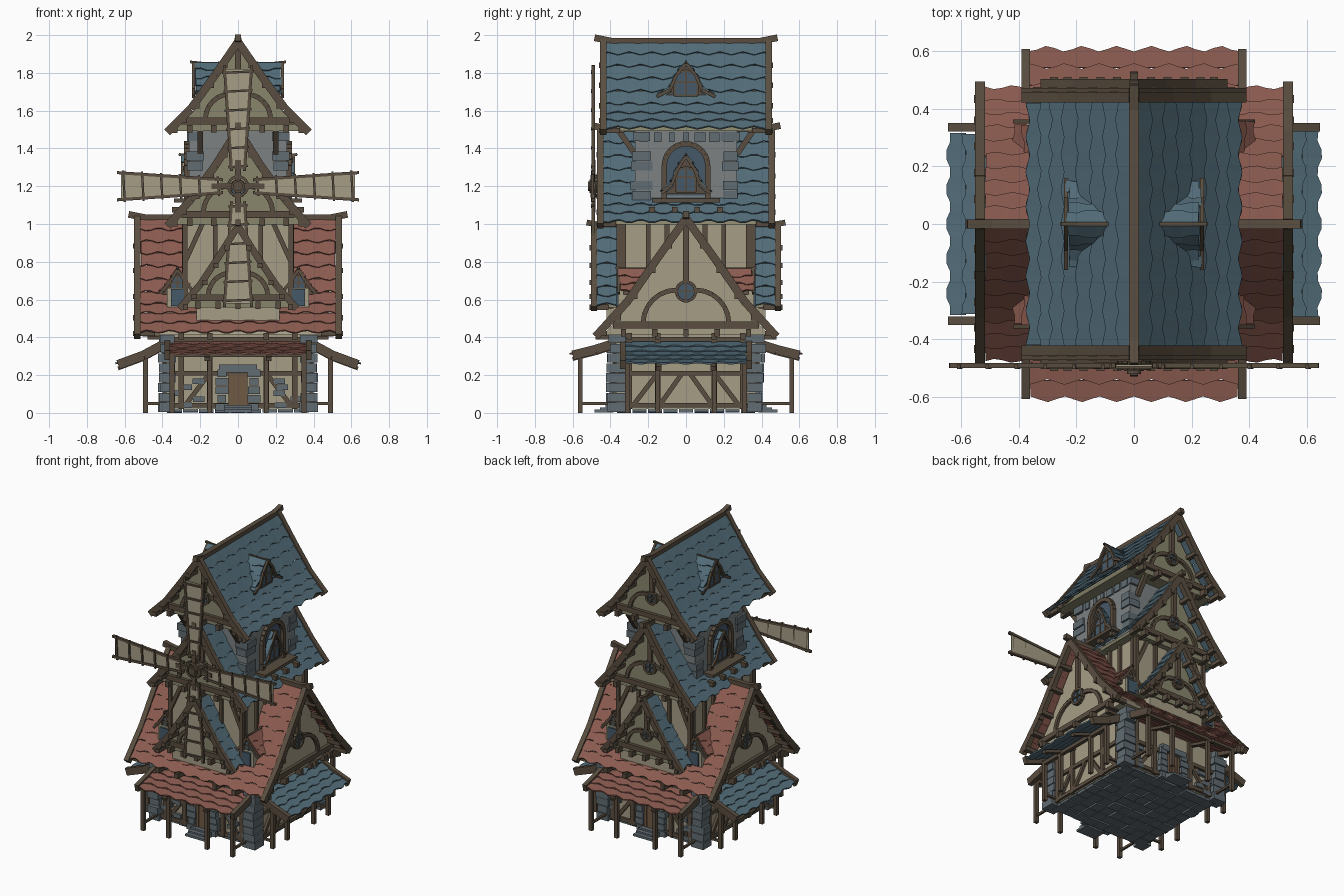
import bpy, bmesh, random
from math import pi, sin, cos, radians
from mathutils import Matrix, Vector

random.seed(4)
if "Cube" in bpy.data.objects:
    bpy.data.objects.remove(bpy.data.objects["Cube"])

def material(name, *rgb):
    m = bpy.data.materials.new(name)
    m.use_nodes = True
    m.diffuse_color = (*rgb, 1)
    m.node_tree.nodes["Principled BSDF"].inputs["Base Color"].default_value = (*rgb, 1)
    return m

BLUE = material("blue_tile", .085, .15, .19)
RED = material("red_tile", .26, .105, .08)
WOOD = material("timber", .1, .075, .05)
PLASTER = material("plaster", .38, .34, .24)
OLIVE = material("olive_plaster", .25, .235, .15)
STONE = material("stone", .12, .15, .17)
PALE = material("pale_stone", .2, .22, .22)
GLASS = material("glass", .06, .1, .14)
DOOR = material("door_wood", .16, .1, .06)

class Part:
    """Collects boxes, beams and rings into one mesh object."""
    def __init__(self, name, mat, matrix=Matrix()):
        self.name, self.mat, self.matrix, self.bm = name, mat, matrix, bmesh.new()

    def box(self, c, size):
        m = Matrix.Translation(c) @ Matrix.Diagonal((*size, 1))
        bmesh.ops.create_cube(self.bm, size=1, matrix=m)

    def beam(self, p, q, w=.025, d=.025, normal=(0, 1, 0)):
        p, q, y = Vector(p), Vector(q), Vector(normal)
        z = (q - p).normalized()
        y = (y - z * y.dot(z)).normalized()
        rot = Matrix((y.cross(z), y, z)).transposed().to_4x4()
        m = Matrix.Translation((p + q) / 2) @ rot @ Matrix.Diagonal((w, d, (q - p).length, 1))
        bmesh.ops.create_cube(self.bm, size=1, matrix=m)

    def arc(self, u, v, z, r, a, b, n=8, w=.02, d=.02):
        turns = [radians(a + (b - a) * i / n) for i in range(n + 1)]
        pts = [(u + r * cos(t), v, z + r * sin(t)) for t in turns]
        for p, q in zip(pts, pts[1:]):
            self.beam(p, q, w, d)

    def disc(self, c, r, depth=.01):
        m = Matrix.Translation(c) @ Matrix.Rotation(pi / 2, 4, 'X')
        bmesh.ops.create_cone(self.bm, cap_ends=True, segments=16, radius1=r, radius2=r, depth=depth, matrix=m)

    def prism(self, outline, v0, v1):
        f = self.bm.faces.new([self.bm.verts.new((u, v0, z)) for u, z in outline])
        ext = bmesh.ops.extrude_face_region(self.bm, geom=[f])["geom"]
        verts = [g for g in ext if isinstance(g, bmesh.types.BMVert)]
        bmesh.ops.translate(self.bm, vec=(0, v1 - v0, 0), verts=verts)

    def done(self):
        bmesh.ops.recalc_face_normals(self.bm, faces=self.bm.faces)
        me = bpy.data.meshes.new(self.name)
        self.bm.transform(self.matrix)
        self.bm.to_mesh(me)
        self.bm.free()
        me.materials.append(self.mat)
        ob = bpy.data.objects.new(self.name, me)
        bpy.context.collection.objects.link(ob)
        return ob

def turn(deg, u=0, v=0):
    return Matrix.Rotation(radians(deg), 4, 'Z') @ Matrix.Translation((u, v, 0))

def sample(prof, t):
    """Point and direction at fraction t of a profile, measured by segments."""
    i = min(int(t * (len(prof) - 1)), len(prof) - 2)
    a, b = Vector(prof[i]), Vector(prof[i + 1])
    return a.lerp(b, t * (len(prof) - 1) - i), (b - a).normalized()

def tiles(name, prof, half, mat, matrix, sides=(1, -1), row_h=.075):
    """Overlapping rows of tiles with wavy lower edges."""
    part = Part(name, mat, matrix)
    rows = max(3, round((Vector(prof[-1]) - Vector(prof[0])).length / row_h))
    cols = max(4, round(half / .015))
    for s in sides:
        for i in range(rows):
            (a, ta), (b, tb) = sample(prof, i / rows), sample(prof, (i + 1) / rows)
            a, b = a + Vector((-ta.y, ta.x)) * .004, b + Vector((-tb.y, tb.x)) * .011
            edge, prev = half + random.uniform(-.008, .008), None
            for c in range(cols + 1):
                v = edge * (2 * c / cols - 1)
                e = b + tb * (.004 + .01 * cos(2 * pi * v / .12 + i * pi))
                cur = [part.bm.verts.new((s * p.x, v, p.y)) for p in (a, e)]
                if prev:
                    part.bm.faces.new((prev[0], prev[1], cur[1], cur[0]))
                prev = cur
    mod = part.done().modifiers.new("thickness", 'SOLIDIFY')
    mod.thickness, mod.offset = .009, 0

def pitched(name, prof, half, wall, mat, matrix, w, row_h, fill):
    """Tiles, solid gable walls, ridge and bargeboards; returns the open timber part."""
    tiles(name + "_tiles", prof, half, mat, matrix, row_h=row_h)
    right = [(u * .95, z - .012) for u, z in prof]
    body = Part(name + "_gable_walls", fill, matrix)
    body.prism(right + [(-u, z) for u, z in reversed(right[1:])], -wall, wall)
    body.done()
    wood, apex, edge = Part(name + "_timber", WOOD, matrix), prof[0][1], half + w * .4
    wood.beam((0, -edge, apex), (0, edge, apex), w, w * 1.2, (0, 0, 1))
    tip = Vector(prof[-1]) + sample(prof, 1)[1] * w * .8
    for e in (-1, 1):
        wood.beam((0, e * (edge - .06), apex), (0, e * (edge + w * 1.3), apex + w * .6), w * .9, w, (0, 0, 1))
        for s in (-1, 1):
            for p, q in zip(prof, prof[1:-1] + [tuple(tip)]):
                wood.beam((s * p[0], e * edge, p[1]), (s * q[0], e * edge, q[1]), w * 1.2, w)
    return wood

def gable_roof(name, prof, half, wall, mat, matrix, w=.035, fill=OLIVE):
    """Large roof with purlins, half-timbering and round windows."""
    wood = pitched(name, prof, half, wall, mat, matrix, w, .075, fill)
    glass = Part(name + "_round_windows", GLASS, matrix)
    apex, base, wide = prof[0][1], prof[-1][1], prof[-1][0]
    high = apex - base
    zc, r = base + high * .36, high * .085
    for e in (-1, 1):
        v = e * (wall + .008)
        wood.beam((-wide * .84, v, base + .04), (wide * .84, v, base + .04), .035, .03)
        wood.beam((0, v, zc + r), (0, v, apex - .02), .03)
        wood.arc(0, v, zc, r, 0, 360, 16, .016, .03)
        glass.disc((0, v, zc), r)
        wood.beam((-r, v, zc), (r, v, zc), .008)
        wood.beam((0, v, zc - r), (0, v, zc + r), .008)
        for s in (-1, 1):
            wood.arc(s * r, v, base + .05, high * .29, 90 - s * 90, 90, 6, .025)
            for t in (.2, .4, .6, .8, .97):
                p = sample(prof, t)[0]
                wood.beam((s * p.x * .97, e * (wall - .02), p.y - .02),
                          (s * p.x * .97, e * (half + .035), p.y - .02), .028, .028, (0, 0, 1))
        for k in range(-2, 3):
            wood.box((k * wide * .36, e * wall, base), (.028, .09, .04))
    wood.done()
    glass.done()

def dormer(name, prof, half, wall, mat, matrix):
    """Small flared roof with an arched window at each end."""
    wood = pitched(name, prof, half, wall, mat, matrix, .014, .045, WOOD)
    glass = Part(name + "_arched_window", GLASS, matrix)
    high, base = prof[0][1] - prof[-1][1], prof[-1][1]
    r, z = prof[-1][0] * .42, prof[-1][1] + high * .42
    for v in (-wall - .006, wall + .006):
        glass.box((0, v, (base + z) / 2), (r * 2, .01, z - base))
        glass.disc((0, v, z), r)
        wood.arc(0, v, z, r, 0, 180, 8, .012)
        for x in (-r, 0, r):
            wood.beam((x, v, base), (x, v, z if x else z + r), .01, .02)
        for h in (base, z):
            wood.beam((-r, v, h), (r, v, h), .01, .02)
    wood.done()
    glass.done()

# main roofs
gable_roof("main_roof", [(0, 1.03), (.15, .82), (.31, .59), (.46, .425)], .52, .46, RED, turn(90), fill=PLASTER)
gable_roof("lower_cross_roof", [(0, .99), (.1, .83), (.2, .68), (.295, .57)], .475, .43, BLUE, turn(0), .03)
gable_roof("middle_roof", [(0, 1.5), (.12, 1.31), (.25, 1.13), (.355, 1.01)], .44, .39, BLUE, turn(0))
gable_roof("top_roof", [(0, 1.965), (.12, 1.79), (.25, 1.61), (.355, 1.505)], .425, .37, BLUE, turn(0))

# dormers
for s in (-1, 1):
    dormer("top_dormer", [(0, 1.85), (.05, 1.79), (.085, 1.71), (.145, 1.68)], .08, .06, BLUE, turn(90, 0, s * .15))
    dormer("middle_dormer", [(0, 1.36), (.045, 1.29), (.075, 1.21), (.12, 1.17)], .045, .03, BLUE, turn(90, 0, s * .245))
    for e in (-1, 1):
        dormer("small_dormer", [(0, .76), (.035, .7), (.085, .64)], .08, .06, RED, turn(0, s * .32, e * .27))
        for name, mat, y, size in (("wall", PLASTER, .29, (.11, .14, .1)), ("window", GLASS, .365, (.07, .01, .09))):
            face = Part("small_dormer_" + name, mat)
            face.box((s * .32, e * y, .61), size)
            face.done()

# walls, tower and paved base
walls = Part("plaster_walls", PLASTER)
for z, size in ((.22, (.76, .74, .4)), (.76, (.56, .7, .6)), (.54, (.44, .84, .1))):
    walls.box((0, 0, z), size)
walls.done()
tower = Part("stone_tower", PALE)
tower.box((0, 0, 1.3), (.52, .54, .46))
tower.done()
stones = Part("base_and_corner_stones", STONE)
for i in range(-4, 5):
    for j in range(-4, 5):
        stones.box((i * .084, j * .082, .018), (.078, .076, random.uniform(.02, .036)))
for sx in (-1, 1):
    for sy in (-1, 1):
        for i in range(8):
            size = (random.uniform(.07, .1), random.uniform(.07, .12), .048)
            stones.box((sx * .375, sy * .365, .03 + i * .052), size)
            if i % 3:
                stones.box((sx * .227, sy * .235, 1.1 + i * .052), size)
    for i in range(-3, 4):
        stones.box((sx * .26, i * .075, 1.46), (.02, random.uniform(.03, .06), .05))
stones.done()

# ground floor framing and porches, one side after another
for k in range(4):
    side, m, out = k % 2 == 0, turn(90 * k), (1, 0, 0)
    wall, half, post_u = (.385, .32, .49) if side else (.375, .36, .56)
    prof = [(.38, .37), (.5, .305), (.635, .255)] if side else [(.37, .37), (.48, .335), (.6, .305)]
    tiles("porch_tiles", prof, half, BLUE if side else RED, m, (1,), .06)
    wood = Part("porch_and_wall_timber", WOOD, m)
    top = sample(prof, .6)[0].y - .02
    for z in (.04, .21, .39):
        wood.beam((wall, -.36, z), (wall, .36, z), normal=out)
    for v in (-.3, -.15, .15, .3):
        wood.beam((wall, v, .02), (wall, v, .4), .03, .03, out)
        wood.box((.42, v, .405), (.12, .03, .035))
    for s in (-1, 1):
        if side:
            wood.beam((wall, s * .14, .04), (wall, s * .02, .21), normal=out)
        wood.beam((wall, s * .15, .21), (wall, s * .28, .04), normal=out)
        for p, q in zip(prof, prof[1:]):
            for v, w, drop in ((half + .015, .05, 0), (half * .45, .02, .02)):
                wood.beam((p[0], s * v, p[1] - drop), (q[0], s * v, q[1] - drop), w, .03)
        for v in (half - .01, .15):
            wood.beam((post_u, s * v, 0), (post_u, s * v, top))
        wood.beam((wall, s * (half - .01), .05), (post_u, s * (half - .01), .05), .015, .015)
    wood.beam((post_u, -half, top), (post_u, half, top), normal=out)
    wood.done()
    if not side:
        # doorway with steps and stone surround
        door, surround = Part("door", DOOR, m), Part("door_stones", STONE, m)
        for i in range(-2, 3):
            door.box((wall + .01, i * .021, .12), (.02, .019, .17))
        for i in range(3):
            surround.box((wall + .06 - i * .02, 0, .01 + i * .012), (.1 - i * .02, .15, .015))
        for s in (-1, 1):
            for i in range(5):
                surround.box((wall + .01, s * .085, .03 + i * .045), (.04, random.uniform(.04, .07), .04))
                surround.box((wall + .005, s * random.uniform(.2, .32), .04 + i * .032), (.02, .06, .028))
        surround.box((wall + .01, 0, .235), (.045, .2, .04))
        door.done()
        surround.done()

# upper storey framing, tower openings and shelves
frame, panes = Part("upper_storey_timber", WOOD, turn(90)), Part("tower_arch_glass", GLASS, turn(90))
for s in (-1, 1):
    for u in (-.33, -.2, -.1, .1, .2, .33):
        frame.beam((u, s * .285, .5), (u, s * .285, 1.03))
    for v in (-.28, -.12, .12, .28):
        frame.beam((s * .355, v, .48), (s * .355, v, 1.04), normal=(1, 0, 0))
    frame.beam((s * .36, -.29, .5), (s * .36, .29, .5), .03, .03, (0, 0, 1))
    for e in (-1, 1):
        frame.beam((s * .355, e * .28, .8), (s * .355, e * .18, 1.02), normal=(1, 0, 0))
        frame.beam((s * .27, e * .2, 1.37), (s * .36, e * .2, 1.5), .03, .03)
    frame.box((0, s * .295, 1.125), (.36, .09, .02))
    for u in (-.18, -.06, .06, .18):
        frame.box((u, s * .325, 1.075), (.03, .05, .03))
    frame.arc(0, s * .265, 1.31, .115, 0, 180, 12, .028, .04)
    for u in (-.115, .115):
        frame.beam((u, s * .265, 1.13), (u, s * .265, 1.31), .028, .04)
    panes.disc((0, s * .258, 1.31), .11)
    panes.box((0, s * .258, 1.23), (.22, .01, .16))
frame.done()
panes.done()

# windmill sails and hub
for k in range(4):
    m = Matrix.Translation((0, -.49, 1.2)) @ Matrix.Rotation(k * pi / 2, 4, 'Y')
    sail, spars = Part("sail_cloth", PLASTER, m), Part("sail_frame", WOOD, m)
    sail.prism([(-.032, .09), (.032, .09), (.068, .62), (-.068, .62)], -.003, .003)
    for s in (-1, 1):
        spars.beam((s * .034, 0, .08), (s * .072, 0, .64), .016, .018)
    spars.beam((0, 0, 0), (0, 0, .14), .03, .02)
    for i in range(6):
        z = .1 + i * .1
        w = .045 + z * .065
        spars.beam((-w, -.005, z), (w, -.005, z + .008), .012, .016)
    sail.done()
    spars.done()
hub = Part("sail_hub", WOOD)
hub.disc((0, -.45, 1.2), .025, .14)
hub.disc((0, -.49, 1.2), .035, .04)
hub.arc(0, -.49, 1.2, .052, 0, 360, 16, .014, .03)
hub.done()
